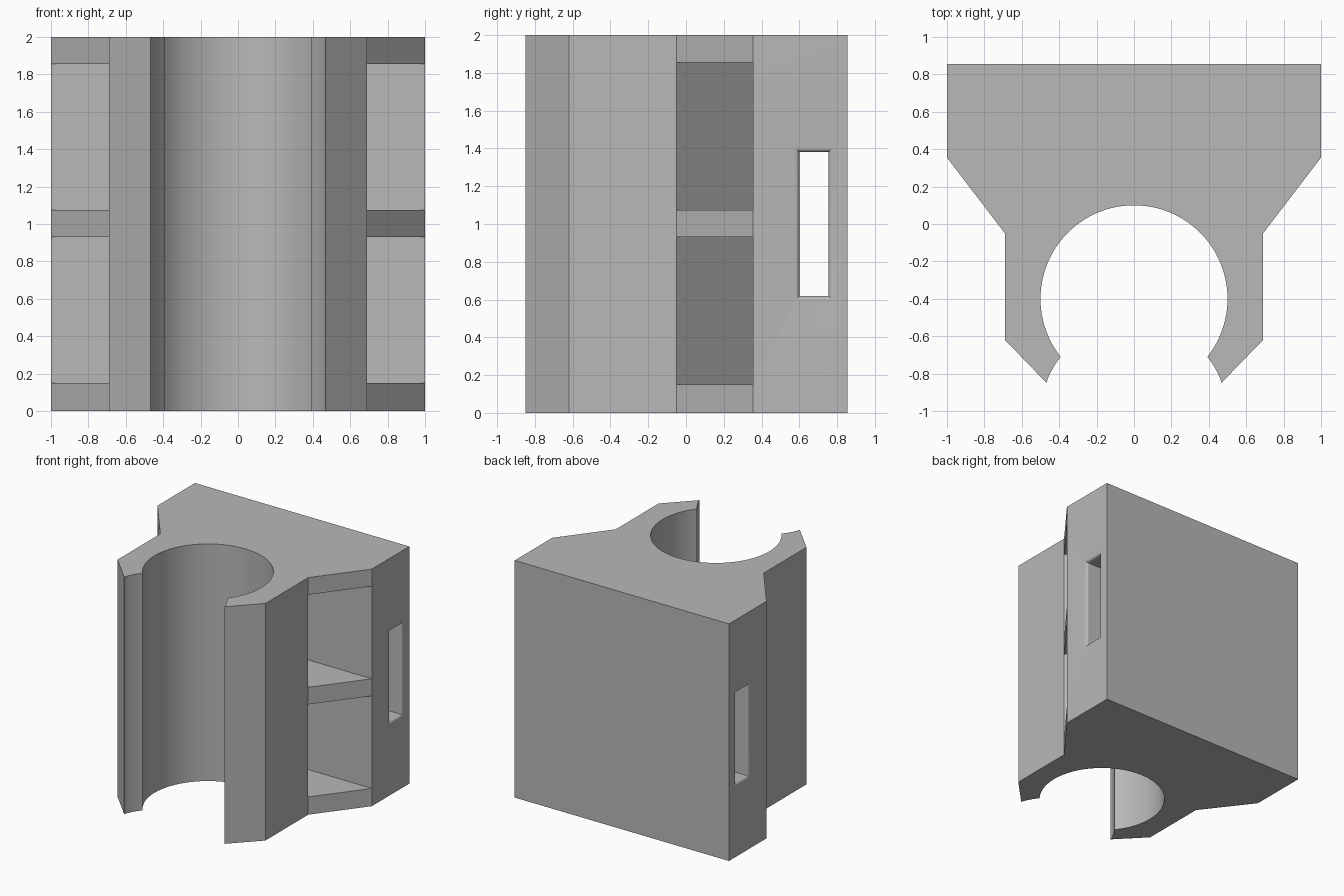
import bpy, bmesh
from math import sin, cos, pi, radians

cube = bpy.data.objects.get("Cube")
if cube:
    bpy.data.objects.remove(cube, do_unlink=True)

HEIGHT = 2.0
BORE_R = 0.5

grey = bpy.data.materials.new("plain grey")
grey.use_nodes = True
grey.diffuse_color = (0.48, 0.48, 0.48, 1)
grey.node_tree.nodes["Principled BSDF"].inputs["Base Color"].default_value = grey.diffuse_color


def loft(name, rings):
    """Solid skinned through matching rings of points, capped at both ends."""
    bm = bmesh.new()
    loops = [[bm.verts.new(p) for p in ring] for ring in rings]
    for a, b in zip(loops, loops[1:]):
        for i in range(len(a)):
            j = (i + 1) % len(a)
            bm.faces.new((a[i], a[j], b[j], b[i]))
    bm.faces.new(loops[0][::-1])
    bm.faces.new(loops[-1])
    bmesh.ops.recalc_face_normals(bm, faces=bm.faces)
    mesh = bpy.data.meshes.new(name)
    bm.to_mesh(mesh)
    bm.free()
    mesh.materials.append(grey)
    obj = bpy.data.objects.new(name, mesh)
    bpy.context.collection.objects.link(obj)
    return obj


def prism(name, outline, z0, z1):
    return loft(name, [[(x, y, z) for x, y in outline] for z in (z0, z1)])


def arc(cy, start, end, steps):
    angles = [radians(start + (end - start) * i / steps) for i in range(steps + 1)]
    return [(BORE_R * cos(a), cy + BORE_R * sin(a)) for a in angles]


def cut(target, cutter):
    cutter.hide_render = True
    mod = target.modifiers.new("cut", 'BOOLEAN')
    mod.operation = 'DIFFERENCE'
    mod.solver = 'EXACT'
    mod.object = cutter
    bpy.context.view_layer.objects.active = target
    bpy.ops.object.modifier_apply(modifier=mod.name)
    bpy.data.objects.remove(cutter, do_unlink=True)


# Clip body: back block, tapered shoulders, jaws with flared lips, round bore
right_half = [(0.467, -0.85), (0.69, -0.62), (0.69, -0.05), (1, 0.355), (1, 0.855)]
left_half = [(-x, y) for x, y in reversed(right_half)]
lip = arc(-1.02, 20, 38.3, 8)[1:-1]
bore = arc(-0.4, 218.3, -38.3, 72)
left_lip = [(-x, y) for x, y in lip]
body = prism("clip_body", right_half + left_half + left_lip + bore + lip[::-1], 0, HEIGHT)

# Undercut pockets between the three shoulder ribs on each side
for side in (-1, 1):
    pocket = [(0.69, -0.05), (1.0, 0.355), (0.285, 0.355)]
    # push the open side past the slanted face
    pocket = [pocket[0], (0.79, -0.15), (1.2, 0.355), pocket[2]]
    for z0, z1 in ((0.15, 0.93), (1.075, 1.855)):
        cut(body, prism("pocket_cutter", [(side * x, y) for x, y in pocket], z0, z1))

# Strap slot through the back block, with rounded mouths
FILLET = 0.025
STEPS = 6
half = []
for i in range(STEPS + 1):
    a = pi / 2 * i / STEPS
    half.append((1 - FILLET + FILLET * sin(a), FILLET * (1 - cos(a))))
half.append((1.1, FILLET))
stations = [(-x, g) for x, g in reversed(half)] + half
cut(body, loft("slot_cutter", [
    [(x, 0.6 - g, 0.62 - g), (x, 0.755 + g, 0.62 - g),
     (x, 0.755 + g, 1.38 + g), (x, 0.6 - g, 1.38 + g)] for x, g in stations]))

# Smooth the bore and slot mouths, keep the corners crisp
bpy.ops.object.select_all(action='DESELECT')
body.select_set(True)
bpy.context.view_layer.objects.active = body
bpy.ops.object.shade_smooth_by_angle(angle=radians(25))
